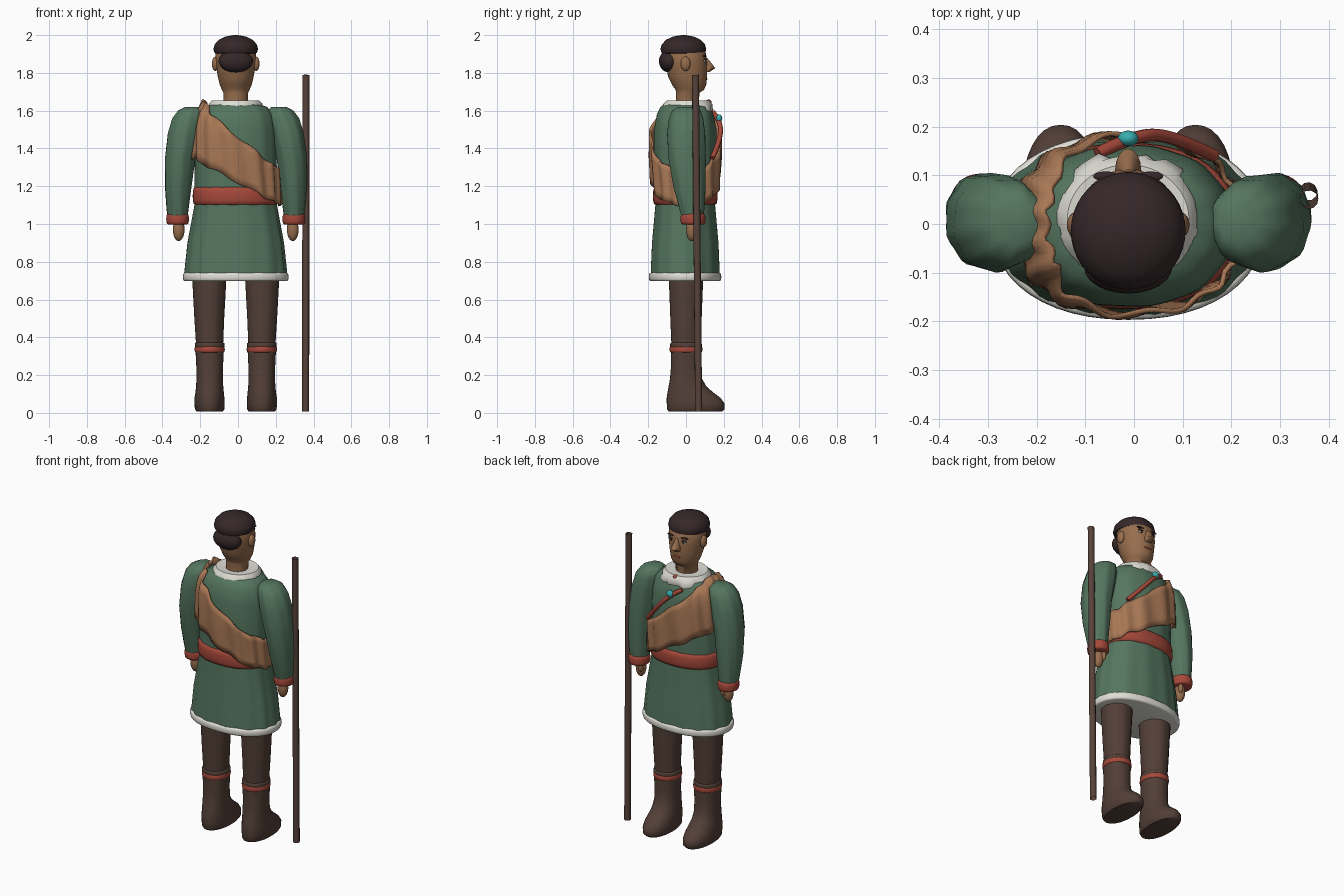
import bpy, bmesh, random
from math import sin, cos, pi, copysign
from mathutils import Vector

random.seed(4)
if "Cube" in bpy.data.objects:
    bpy.data.objects.remove(bpy.data.objects["Cube"])

CX = -0.012  # body centre line


def material(name, rgb):
    m = bpy.data.materials.new(name)
    m.use_nodes = True
    m.diffuse_color = (*rgb, 1)
    m.node_tree.nodes["Principled BSDF"].inputs["Base Color"].default_value = (*rgb, 1)
    return m


GREEN = material("green cloth", (.09, .18, .115))
TAN = material("tan cloth", (.39, .185, .09))
RED = material("red cloth", (.38, .065, .042))
SKIN = material("skin", (.31, .155, .075))
BROWN = material("brown leather", (.085, .05, .038))
WOOD = material("dark wood", (.095, .055, .042))
HAIR = material("dark hair", (.035, .02, .022))
FUR = material("white fur", (.73, .72, .66))
BEAD = material("turquoise", (.04, .42, .43))


def finish(bm, name, mat, angle=50):
    bmesh.ops.recalc_face_normals(bm, faces=bm.faces[:])
    mesh = bpy.data.meshes.new(name)
    bm.to_mesh(mesh)
    bm.free()
    mesh.materials.append(mat)
    ob = bpy.data.objects.new(name, mesh)
    bpy.context.collection.objects.link(ob)
    bpy.ops.object.select_all(action='DESELECT')
    bpy.context.view_layer.objects.active = ob
    ob.select_set(True)
    bpy.ops.object.shade_smooth_by_angle(angle=angle * pi / 180)
    return ob


def oval(a, rx, ry, e=1.0):
    c, s = cos(a), sin(a)
    return rx * copysign(abs(c) ** e, c), ry * copysign(abs(s) ** e, s)


def loft(name, mat, rings, n=32, e=1.0, ripple=None, cap=True, angle=50):
    """Skin rings of (z, x, y, rx, ry); ripple(angle, z) scales the radius."""
    bm = bmesh.new()
    rows = []
    for z, x, y, rx, ry in rings:
        row = []
        for i in range(n):
            a = 2 * pi * i / n
            k = 1 + (ripple(a, z) if ripple else 0)
            dx, dy = oval(a, rx * k, ry * k, e)
            row.append(bm.verts.new((CX + x + dx, y + dy, z)))
        rows.append(row)
    for lo, hi in zip(rows, rows[1:]):
        for i in range(n):
            j = (i + 1) % n
            bm.faces.new((lo[i], lo[j], hi[j], hi[i]))
    if cap:
        bm.faces.new(rows[0][::-1])
        bm.faces.new(rows[-1])
    return finish(bm, name, mat, angle)


def band(name, mat, z0, z1, x, y, rx, ry, bulge, e=1.0, n=32):
    """Rounded ring wrapped round an oval."""
    rings = []
    for i in range(7):
        t = pi * i / 6
        b = bulge * sin(t) ** .6 if 0 < i < 6 else 0
        rings.append(((z0 + z1) / 2 - (z1 - z0) / 2 * cos(t), x, y, rx + b, ry + b))
    return loft(name, mat, rings, n, e)


def ball(name, mat, loc, r):
    bm = bmesh.new()
    bmesh.ops.create_uvsphere(bm, u_segments=24, v_segments=14, radius=1)
    for v in bm.verts:
        v.co = Vector((CX + loc[0] + v.co.x * r[0], loc[1] + v.co.y * r[1], loc[2] + v.co.z * r[2]))
    return finish(bm, name, mat)


def tube(name, mat, pts, radius, caps=True):
    cu = bpy.data.curves.new(name, 'CURVE')
    cu.dimensions = '3D'
    cu.bevel_depth = radius
    cu.bevel_resolution = 3
    cu.use_fill_caps = caps
    sp = cu.splines.new('POLY' if len(pts) == 2 else 'NURBS')
    sp.points.add(len(pts) - 1)
    for p, co in zip(sp.points, pts):
        p.co = (*co, 1)
    if len(pts) > 2:
        sp.use_endpoint_u = True
        sp.order_u = 3
    cu.materials.append(mat)
    ob = bpy.data.objects.new(name, cu)
    bpy.context.collection.objects.link(ob)


# Tunic
BODY = [(.71, .272, .183), (.9, .252, .175), (1.1, .217, .158), (1.2, .217, .158), (1.35, .215, .166),
        (1.5, .21, .165), (1.58, .195, .15), (1.62, .165, .13), (1.645, .09, .09)]


def body_radius(z):
    for a, b in zip(BODY, BODY[1:]):
        if z <= b[0]:
            t = max(0, (z - a[0]) / (b[0] - a[0]))
            return a[1] + (b[1] - a[1]) * t, a[2] + (b[2] - a[2]) * t
    return BODY[-1][1:]


loft("tunic", GREEN, [(z, 0, -.004, rx, ry) for z, rx, ry in BODY], 72, .9,
     lambda a, z: .015 * cos(14 * a + sin(3 * a)) * (1 if z < 1 else .5))
band("tunic_hem", FUR, .697, .742, 0, -.005, .268, .18, .012, .92, 48)
band("belt", RED, 1.1, 1.197, 0, -.004, .212, .155, .016, .9, 48)

# Sash draped over one shoulder
bm = bmesh.new()
n, rows = 96, []
for r in range(7):
    row = []
    for i in range(n):
        a = 2 * pi * i / n
        x = oval(a, .225, .2, .9)[0]
        top, low = 1.47 - .83 * x, 1.225 - .56 * x
        z = low + (top - low) * r / 6 + .006 * sin(9 * a)
        rx, ry = body_radius(min(z, 1.625))
        out = .023 + .007 * sin(15 * a + 2 * sin(2 * a) + r * .25)
        dx, dy = oval(a, rx + out, ry + out, .9)
        row.append(bm.verts.new((CX + dx, dy - .002, z)))
    rows.append(row)
for lo, hi in zip(rows, rows[1:]):
    for i in range(n):
        j = (i + 1) % n
        bm.faces.new((lo[i], lo[j], hi[j], hi[i]))
sash = finish(bm, "shoulder_sash", TAN)
solid = sash.modifiers.new("thickness", 'SOLIDIFY')
solid.thickness = .01

# Ragged fur collar
jag = [random.uniform(-.09, .07) for _ in range(48)]
loft("fur_collar", FUR, [(1.59, 0, .01, .145, .132), (1.605, 0, .01, .15, .138), (1.635, 0, .01, .142, .13),
                         (1.655, 0, .01, .125, .112), (1.65, 0, .01, .07, .068)], 48, 1,
     lambda a, z: jag[int(a / (2 * pi) * 48 + .5) % 48] if z < 1.63 else 0)
ball("collar_tie", RED, (0, .12, 1.645), (.014, .015, .014))

# Chest cord and bead
tube("chest_cord", RED, [(-.075, .145, 1.59), (-.01, .178, 1.55), (.07, .188, 1.46), (.165, .14, 1.35)], .013)
ball("chest_bead", BEAD, (0, .176, 1.56), (.021, .016, .021))

# Head and neck
loft("head", SKIN, [(1.62, 0, .005, .064, .06), (1.695, 0, .01, .066, .062), (1.71, 0, .02, .073, .075),
                    (1.735, 0, .017, .084, .09), (1.78, 0, .008, .095, .103), (1.85, 0, .003, .106, .11),
                    (1.91, 0, -.004, .108, .108), (1.96, 0, -.01, .08, .08)])
loft("nose", SKIN, [(1.805, 0, .105, .022, .02), (1.825, 0, .11, .027, .045), (1.845, 0, .105, .02, .035),
                    (1.88, 0, .1, .01, .012)], 16)
ball("mouth", RED, (0, .107, 1.768), (.026, .006, .006))
loft("hair_cap", HAIR, [(1.9, 0, -.013, .095, .098), (1.905, 0, -.013, .112, .115), (1.925, 0, -.014, .118, .121),
                        (1.95, 0, -.014, .112, .115), (1.975, 0, -.014, .09, .092), (1.992, 0, -.014, .055, .056),
                        (2.0, 0, -.014, .012, .012)], 40)
ball("hair_bun", HAIR, (0, -.088, 1.862), (.091, .055, .06))

# Staff
tube("staff", WOOD, [(.358, .067, .008), (.36, .05, 1.79)], .019, False)

# Paired parts
for s, side in ((1, "left"), (-1, "right")):
    # Face
    ball(side + "_ear", SKIN, (s * .108, -.002, 1.848), (.018, .026, .038))
    ball(side + "_eye", FUR, (s * .043, .098, 1.862), (.017, .007, .008))
    ball(side + "_pupil", HAIR, (s * .043, .103, 1.862), (.008, .004, .008))
    ball(side + "_eyelid", HAIR, (s * .043, .1, 1.871), (.02, .007, .003))
    ball(side + "_eyebrow", HAIR, (s * .046, .098, 1.889), (.026, .01, .005))
    # Sleeve, cuff and hand
    arm = [(1.02, .308, .035, .05, .055), (1.08, .308, .03, .058, .066), (1.2, .305, .018, .07, .085),
           (1.35, .295, .006, .08, .098), (1.48, .272, .002, .087, .1), (1.56, .252, .002, .083, .09),
           (1.6, .237, .003, .068, .075), (1.62, .228, .003, .04, .045)]
    loft(side + "_sleeve", GREEN, [(z, s * x, y, rx, ry) for z, x, y, rx, ry in arm], 40, 1,
         lambda a, z: .025 * sin(9 * a + 6 * z))
    band(side + "_cuff", RED, .998, 1.055, s * .308, .037, .05, .056, .01)
    ball(side + "_hand", SKIN, (s * .302, .03, .97), (.031, .03, .06))
    ball(side + "_thumb", SKIN, (s * .285, .058, .982), (.013, .016, .032))
    # Leg and boot
    loft(side + "_trouser", BROWN, [(z, s * x, 0, rx, ry) for z, x, rx, ry in
                                    ((.33, .138, .07, .076), (.5, .14, .079, .083), (.74, .14, .092, .092))],
         32, 1, lambda a, z: .012 * sin(10 * a))
    band(side + "_boot_top", BROWN, .34, .372, s * .138, 0, .073, .078, .006)
    band(side + "_boot_strap", RED, .32, .352, s * .138, 0, .073, .08, .007)
    boot = [(.008, .138, .05, .07, .143), (.02, .138, .052, .078, .152), (.05, .139, .051, .08, .153),
            (.08, .139, .04, .079, .142), (.11, .138, .022, .075, .12), (.14, .138, .008, .072, .1),
            (.18, .138, 0, .07, .085), (.25, .138, 0, .071, .079), (.33, .138, 0, .075, .08)]
    loft(side + "_boot", BROWN, [(z, s * x, y, rx, ry) for z, x, y, rx, ry in boot], 32, .92)
